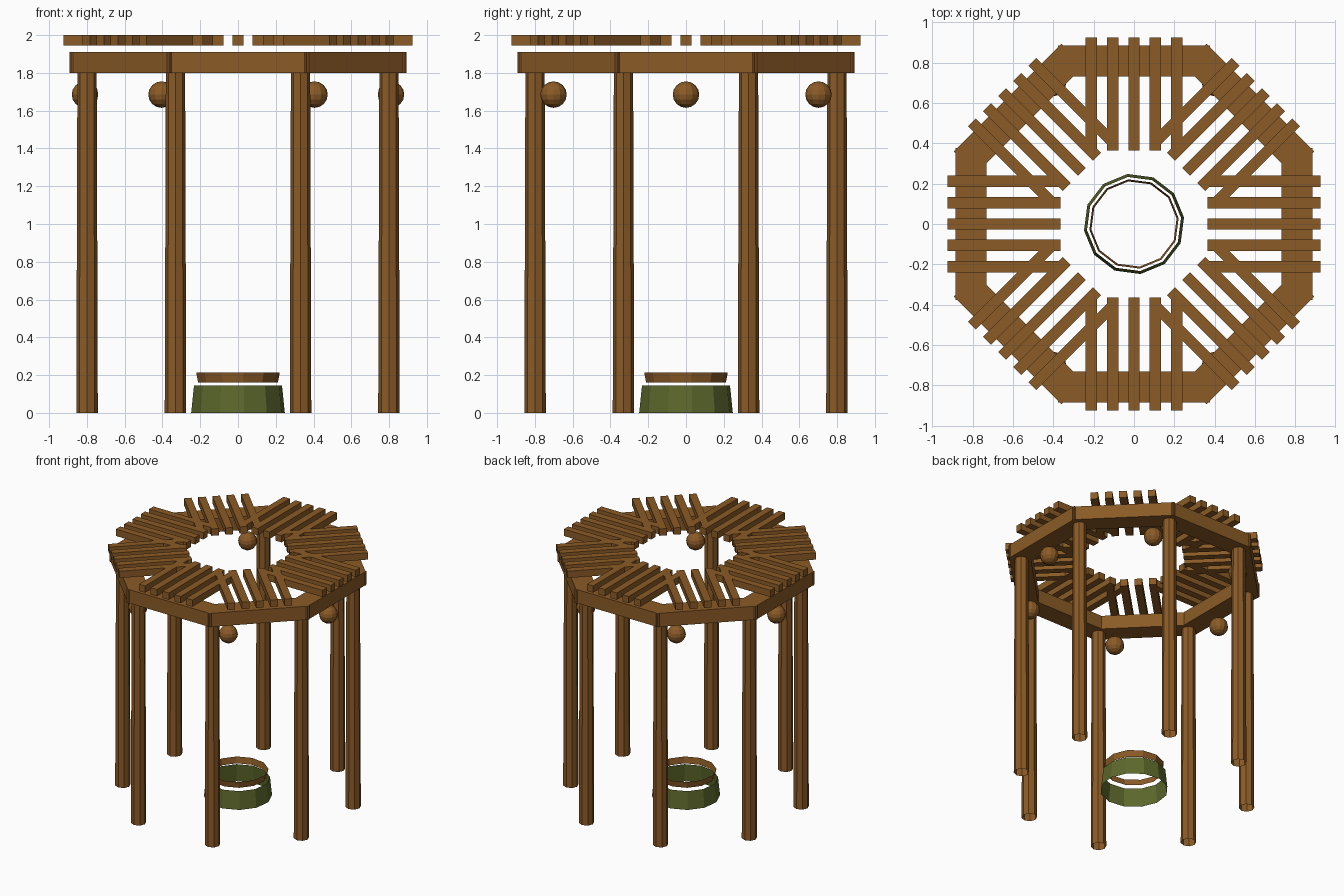
import bpy, bmesh
from math import pi, sin, cos, radians
from mathutils import Matrix

cube = bpy.data.objects.get("Cube")
if cube:
    bpy.data.objects.remove(cube, do_unlink=True)


def make_material(name, rgb):
    mat = bpy.data.materials.new(name)
    mat.use_nodes = True
    color = (*rgb, 1)
    mat.diffuse_color = color
    mat.node_tree.nodes["Principled BSDF"].inputs["Base Color"].default_value = color
    return mat


wood = make_material("warm_brown_wood", (0.26, 0.105, 0.02))
olive = make_material("olive_green", (0.11, 0.14, 0.025))


def finish(name, bm, mat):
    mesh = bpy.data.meshes.new(name)
    bm.to_mesh(mesh)
    bm.free()
    mesh.materials.append(mat)
    obj = bpy.data.objects.new(name, mesh)
    bpy.context.collection.objects.link(obj)
    return obj


def add_box(bm, x, y, z, turn):
    """Box spanning the x, y, z ranges, then turned about the centre."""
    size = [b - a for a, b in (x, y, z)]
    mid = [(a + b) / 2 for a, b in (x, y, z)]
    bmesh.ops.create_cube(bm, size=1, matrix=Matrix.Rotation(turn, 4, 'Z')
                          @ Matrix.Translation(mid) @ Matrix.Diagonal((*size, 1)))


def add_tube(bm, x, y, z0, z1, r0, r1, sides, turn=0):
    """Open-ended tapered tube."""
    bmesh.ops.create_cone(bm, cap_ends=False, segments=sides, radius1=r0, radius2=r1,
                          depth=z1 - z0, matrix=Matrix.Translation((x, y, (z0 + z1) / 2))
                          @ Matrix.Rotation(turn, 4, 'Z'))


SIDES = 8
STEP = 2 * pi / SIDES

# Tapered posts under the octagon corners
bm = bmesh.new()
for i in range(SIDES):
    a = (i + 0.5) * STEP
    add_tube(bm, 0.865 * cos(a), 0.865 * sin(a), 0, 1.83, 0.057, 0.051, 8)
finish("posts", bm, wood)

# Ring of beams, slightly overlapping at the corners
bm = bmesh.new()
for i in range(SIDES):
    add_box(bm, (0.73, 0.885), (-0.377, 0.377), (1.8, 1.91), i * STEP)
finish("ring_beams", bm, wood)

# Roof slats: five per side, pointing inwards
bm = bmesh.new()
for i in range(SIDES):
    for k in range(-2, 3):
        y = k * 0.106
        add_box(bm, (0.365, 0.925), (y - 0.028, y + 0.028), (1.945, 2.0), i * STEP)
finish("roof_slats", bm, wood)

# Hanging globes in a ring of six
bm = bmesh.new()
for i in range(6):
    a = i * pi / 3
    bmesh.ops.create_uvsphere(bm, u_segments=12, v_segments=8, radius=0.07,
                              matrix=Matrix.Translation((0.81 * cos(a), 0.81 * sin(a), 1.685)))
finish("hanging_globes", bm, wood)

# Open base band and the thin hoop above it
bm = bmesh.new()
add_tube(bm, 0, 0, 0, 0.145, 0.25, 0.235, 12, radians(7.5))
finish("base_band", bm, olive)

bm = bmesh.new()
add_tube(bm, 0, 0, 0.162, 0.213, 0.213, 0.223, 12, radians(7.5))
finish("upper_hoop", bm, wood)
